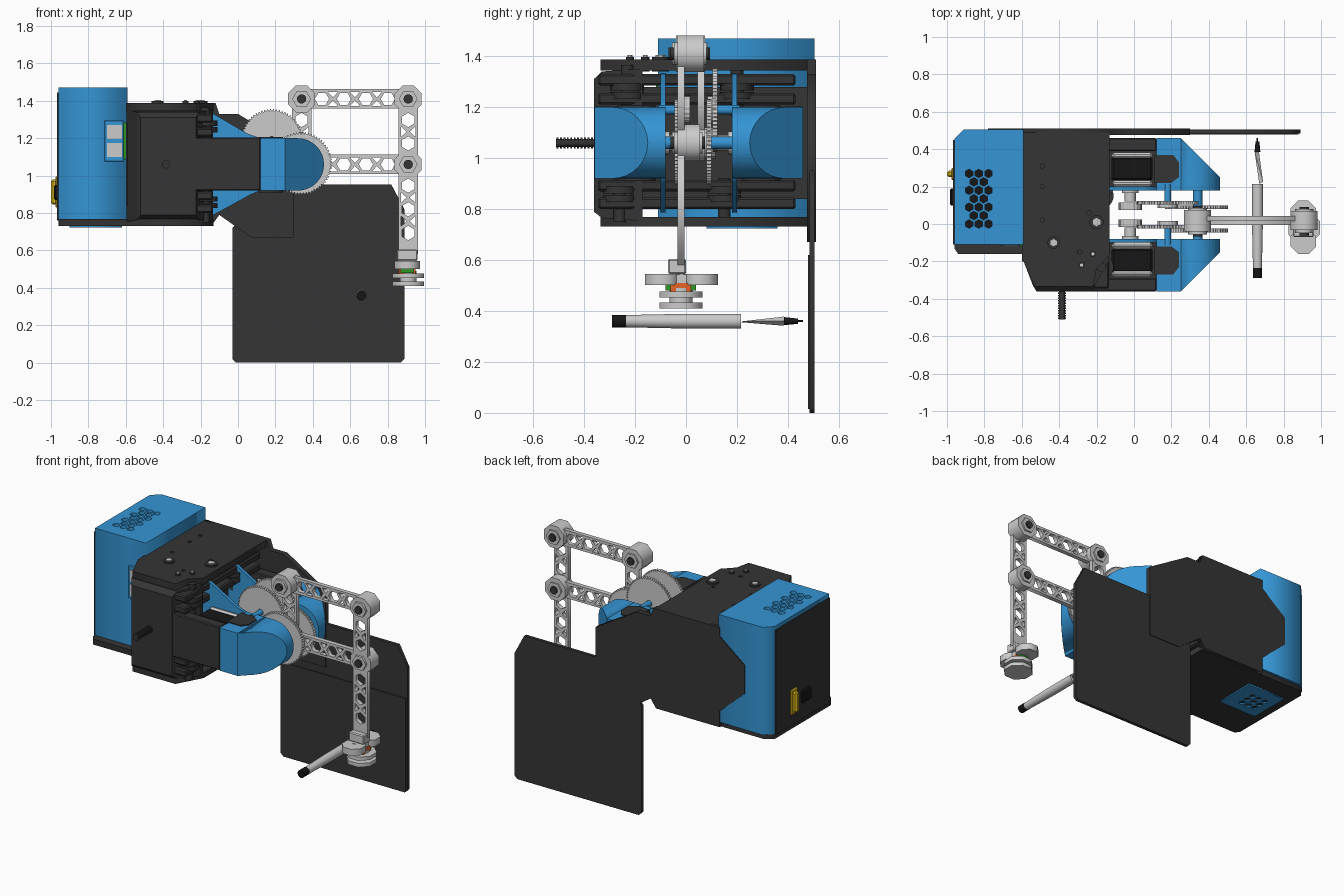
import bpy, bmesh
from math import sin, cos, pi, atan2, hypot
from mathutils import Matrix, Vector

if "Cube" in bpy.data.objects:
    bpy.data.objects.remove(bpy.data.objects["Cube"])


def mat(name, *c):
    m = bpy.data.materials.new(name)
    m.diffuse_color = (*c, 1)
    m.use_nodes = True
    m.node_tree.nodes["Principled BSDF"].inputs["Base Color"].default_value = m.diffuse_color
    return m


DARK = mat("charcoal", .035, .035, .035)
BLACK = mat("black", .008, .008, .008)
BLUE = mat("blue", .035, .30, .66)
YELLOW = mat("yellow", .75, .5, .01)
ORANGE = mat("orange", .8, .13, .02)
GREEN = mat("green", .03, .3, .02)


def finish(name, bm, m):
    bmesh.ops.remove_doubles(bm, verts=bm.verts, dist=1e-5)
    bmesh.ops.recalc_face_normals(bm, faces=bm.faces)
    me = bpy.data.meshes.new(name)
    bm.to_mesh(me)
    bm.free()
    ob = bpy.data.objects.new(name, me)
    bpy.context.collection.objects.link(ob)
    if m:
        me.materials.append(m)
    return ob


def box(name, x, y, z, m=None, bevel=0):
    bm = bmesh.new()
    lo = [min(a) for a in (x, y, z)]
    hi = [max(a) for a in (x, y, z)]
    size = [b - a for a, b in zip(lo, hi)]
    mid = [(a + b) / 2 for a, b in zip(lo, hi)]
    bmesh.ops.create_cube(bm, size=1, matrix=Matrix.Translation(mid) @ Matrix.Diagonal((*size, 1)))
    if bevel:
        bmesh.ops.bevel(bm, geom=bm.edges[:], offset=bevel, segments=1, affect='EDGES')
    return finish(name, bm, m)


def prism(name, loops, axis, span, m=None):
    """Extrude an outline (first loop) with holes along Z (xy loops) or Y (xz loops)."""
    cu = bpy.data.curves.new(name + "_outline", 'CURVE')
    cu.dimensions, cu.fill_mode, cu.extrude = '2D', 'BOTH', abs(span[1] - span[0]) / 2
    for pts in loops:
        s = cu.splines.new('POLY')
        s.points.add(len(pts) - 1)
        for p, q in zip(s.points, pts):
            p.co = (q[0], q[1], 0, 1)
        s.use_cyclic_u = True
    tmp = bpy.data.objects.new(name + "_outline", cu)
    bpy.context.collection.objects.link(tmp)
    me = bpy.data.meshes.new_from_object(tmp.evaluated_get(bpy.context.evaluated_depsgraph_get()))
    bm = bmesh.new()
    bm.from_mesh(me)
    bpy.data.objects.remove(tmp)
    mid = sum(span) / 2
    for v in bm.verts:
        x, y, z = v.co
        v.co = (x, y, mid + z) if axis == 'Z' else (x, mid - z, y)
    return finish(name, bm, m)


def cyl(name, axis, c, r, span, m=None, n=24, r2=None):
    """c = the two coordinates across the axis, in xyz order."""
    bm = bmesh.new()
    bmesh.ops.create_cone(bm, cap_ends=True, segments=n, radius1=r, radius2=r if r2 is None else r2,
                          depth=span[1] - span[0])
    mid = sum(span) / 2
    for v in bm.verts:
        x, y, z = v.co
        v.co = {'X': (mid + z, c[0] + x, c[1] + y), 'Y': (c[0] + x, mid + z, c[1] + y),
                'Z': (c[0] + x, c[1] + y, mid + z)}[axis]
    ob = finish(name, bm, m)
    if n > 8:
        for p in ob.data.polygons:
            p.use_smooth = len(p.vertices) == 4
    return ob


def ngon(cx, cy, r, n, turn=0.0):
    return [(cx + r * cos(turn + 2 * pi * i / n), cy + r * sin(turn + 2 * pi * i / n)) for i in range(n)]


def gear(name, x, z, r, y, teeth):
    pts = []
    for i in range(teeth):
        for f, k in ((0, .94), (.3, 1), (.5, 1), (.8, .94)):
            a = 2 * pi * (i + f) / teeth
            pts.append((x + k * r * cos(a), z + k * r * sin(a)))
    prism(name, [pts, ngon(x, z, .02, 12)], 'Y', y)


def link(name, a, b, y, w=.052):
    """Lattice bar from a to b in the xz plane, with hexagonal and edge windows."""
    L, t = hypot(b[0] - a[0], b[1] - a[1]), atan2(b[1] - a[1], b[0] - a[0])
    n = max(1, round((L - .12) / .115))
    step = (L - .1) / n
    loops = [[(0, -w), (L, -w), (L, w), (0, w)]]
    for i in range(n):
        u = .05 + step * (i + .5)
        loops.append(ngon(u, 0, .038, 6))
        if i < n - 1:
            for s in (1, -1):
                h = u + step / 2
                loops.append([(h - .027, s * .038), (h + .027, s * .038), (h, s * .008)])
    place = lambda p: (a[0] + p[0] * cos(t) - p[1] * sin(t), a[1] + p[0] * sin(t) + p[1] * cos(t))
    prism(name, [[place(p) for p in l] for l in loops], 'Y', y)


# Rear electronics case
case = [(-.96, -.11), (-.59, -.11), (-.59, .505), (-.91, .505), (-.96, .455)]
prism("rear_case", [case], 'Z', (.765, 1.44), BLUE)
vents = [ngon(-.83 + .052 * (i - 1 + .5 * (j % 2)), .0 + .045 * j, .023, 6, pi / 6)
         for j in range(7) for i in range(3 - j % 2)]
prism("case_lid", [case] + vents, 'Z', (1.44, 1.47), BLUE)
box("vent_floor", (-.92, -.72), (-.05, .32), (1.438, 1.443), BLACK)
box("case_back_panel", (-.968, -.95), (-.11, .45), (.76, 1.445), DARK)
box("port_recess", (-.715, -.61), (-.115, -.1), (1.075, 1.295), BLUE, .004)
box("circuit_board_edge", (-.612, -.6), (-.118, -.1), (1.09, 1.285), GREEN)
for z in (1.1, 1.195):
    box("data_port", (-.7, -.62), (-.12, -.1), (z, z + .075))
box("power_plug", (-1, -.96), (.25, .285), (.845, .98), YELLOW, .01)
box("power_plug_flange", (-.977, -.96), (.235, .3), (.83, .995), YELLOW, .006)
box("rocker_switch", (-.985, -.96), (.1, .19), (.87, .95), BLACK, .008)

# Top and bottom plates of the frame
plate = [(-.6, .49), (-.13, .49), (-.13, -.17), (-.2, -.24), (-.22, -.335), (-.53, -.335), (-.6, -.18)]
holes = [ngon(x, y, .012, 10) for x, y in ((-.49, .31), (-.49, .2), (-.49, .02), (-.24, .06), (-.29, -.15))]
prism("top_plate", [plate] + holes, 'Z', (1.345, 1.388), DARK)
base = [(-.6, .49), (-.13, .49), (-.13, -.17), (-.22, -.335), (-.53, -.335), (-.6, -.16), (-.94, -.16),
        (-.96, -.13), (-.96, .45), (-.91, .49)]
prism("bottom_plate", [base], 'Z', (.732, .768), DARK)
prism("bottom_vent_cover", [[(-.9, .08), (-.62, .08), (-.62, .36), (-.9, .36)]] +
      [ngon(-.83 + .05 * i, .16 + .05 * j, .02, 6) for i in range(3) for j in range(3)], 'Z', (.724, .733), BLUE)
for x, y, r in ((-.2, .01, .038), (-.43, -.1, .033), (-.28, -.22, .016), (-.22, -.16, .016)):
    cyl("plate_screw", 'Z', (x, y), r, (1.34, 1.398), DARK)
    cyl("plate_screw_head", 'Z', (x, y), r * .6, (1.34, 1.404), None, 6)

# Bevelled side panel with lead screw
bm = bmesh.new()
rings = []
for y, x0, x1, z0, z1 in ((-.17, -.595, -.135, .755, 1.35), (-.2, -.59, -.135, .755, 1.35),
                          (-.33, -.54, -.21, .765, 1.34), (-.362, -.52, -.225, .79, 1.31)):
    rings.append([bm.verts.new(p) for p in ((x0, y, z0), (x1, y, z0), (x1, y, z1), (x0, y, z1))])
for p, q in zip(rings, rings[1:]):
    for i in range(4):
        bm.faces.new((p[i], p[(i + 1) % 4], q[(i + 1) % 4], q[i]))
bm.faces.new(rings[0])
bm.faces.new(rings[-1])
finish("side_panel", bm, DARK)
cyl("lead_screw", 'Y', (-.385, 1.06), .016, (-.51, -.36), DARK)
for i in range(11):
    cyl("lead_screw_thread", 'Y', (-.385, 1.06), .022, (-.508 + .0135 * i, -.501 + .0135 * i), DARK, 12)

# Frame core, guide rails and rollers
box("frame_core", (-.6, -.3), (-.2, .48), (.84, 1.28), DARK)
for z in (.8, .87, 1.21, 1.285):
    box("guide_rail", (-.26, -.135), (-.345, .43), (z, z + .045), DARK, .008)
for y, z in ((-.26, .86), (.15, .86), (-.23, 1.265), (.2, 1.265)):
    for d in (-.02, .014):
        cyl("roller", 'Z', (-.175, y), .066, (z + d - .013, z + d + .015), DARK)
    cyl("roller_axle", 'Z', (-.175, y), .025, (z - .1, z + .1) if z > 1 else (z - .11, z + .06), DARK, 12)

# Rear wall plate and drawing board
prism("wall_plate", [[(-.6, 1.388), (-.12, 1.388), (-.1, 1.33), (.0, 1.33), (.3, 1.15), (.3, .67), (.07, .67),
                      (-.1, .79), (-.14, .735), (-.6, .735), (-.6, .84), (-.78, 1.0), (-.78, 1.19), (-.6, 1.33)]],
      'Y', (.475, .51), DARK)
prism("board", [[(-.01, 0), (.87, 0), (.89, .02), (.89, .82), (.82, .952), (.2, .952), (-.03, .72), (-.03, .02)]],
      'Y', (.484, .505), DARK)
box("board_pad", (-.015, .88), (.478, .49), (.015, .62), DARK)

# Twin shoulder housings, mirrored about y = 0.05
for s in (-1, 1):
    Y = lambda a, b: tuple(sorted((.05 + s * a, .05 + s * b)))
    box("housing_wall", (-.23, .12), Y(.34, .41), (.92, 1.205), DARK, .006)
    box("motor", (-.12, .1), Y(.18, .31), (.95, 1.18), BLACK, .012)
    for a in (.15, .3):
        box("motor_end_cap", (-.12, .1), Y(a, a + .033), (.945, 1.185), None, .012)
    box("housing_floor", (-.2, .12), Y(.15, .4), (.92, .945), DARK)
    prism("gear_side_plate", [[(-.2, 1.335), (-.13, 1.33), (.05, 1.225), (.12, 1.2), (.12, .92), (.07, .9),
                               (-.13, .79), (-.2, .785)]], 'Y', Y(.13, .15), BLUE)
    box("housing_collar", (.12, .25), Y(.13, .41), (.92, 1.2), BLUE)
    prism("collar_top", [[(.11, .05 + s * .32), (.21, .05 + s * .32), (.24, .05 + s * .28), (.24, .05 + s * .2),
                          (.2, .05 + s * .17), (.11, .05 + s * .17)]], 'Z', (.91, 1.206), DARK)
    arc = [(.32 + .14 * cos(a), 1.06 + .14 * sin(a)) for a in [-pi / 2 + pi * i / 16 for i in range(17)]]
    nose = prism("housing_nose", [[(.25, .92)] + arc + [(.25, 1.2)]], 'Y', Y(.13, .41), BLUE)
    for v in nose.data.vertices:
        if abs(v.co.y - .05) > .3:
            v.co.y -= s * (v.co.x - .25)
    # motor shaft, pinion, axles
    cyl("motor_shaft", 'Y', (-.02, 1.06), .03, Y(.07, .16))
    cyl("shaft_collar", 'Y', (-.02, 1.06), .045, Y(.115, .14))
    gear("pinion", -.02, 1.06, .062, Y(.025, .065), 16)
    gear("idler_gear", .18, 1.19, .166, Y(.055, .073), 64)
    gear("idler_pinion", .18, 1.19, .055, Y(.035, .055), 18)
    gear("drive_gear", .335, 1.065, .168, Y(.03, .05) if s > 0 else Y(.075, .095), 64)
    cyl("idler_axle", 'Y', (.18, 1.19), .018, Y(.05, .16), BLUE, 16)
    cyl("drive_axle", 'Y', (.34, 1.06), .025, Y(0, .16), BLUE, 16)

# Parallel linkage
A, B, C, D, E = (.34, 1.41), (.91, 1.41), (.91, 1.06), (.34, 1.06), (.91, .58)
link("upper_link", A, B, (.015, .043))
link("lower_link", D, C, (-.005, .025))
link("crank_link", D, A, (.045, .073))
link("forearm_upper", B, C, (-.033, -.005))
link("forearm_lower", C, E, (-.033, -.005))
for (x, z), y0, y1 in ((A, -.04, .075), (B, -.033, .07), (C, -.033, .055), (D, -.04, .075)):
    prism("joint_hub", [ngon(x, z, .078, 8, pi / 8)], 'Y', (y0, y1))
    prism("joint_boss", [ngon(x, z, .05, 6)], 'Y', (y0 - .015, y1 + .01))
    cyl("joint_bolt", 'Y', (x, z), .025, (y0 - .028, y1 + .02), DARK, 12)

# Tool head
box("tool_mount", (.85, .96), (-.07, .0), (.545, .605), None, .006)
box("tool_bar", (.875, .945), (-.12, .09), (.505, .543))
for y in (-.093, .058):
    prism("tool_lobe", [ngon(.905, y, .073, 8, pi / 8), ngon(.905, y, .012, 8)], 'Z', (.502, .545))
box("tool_magnet", (.862, .95), (-.06, .02), (.475, .51), ORANGE)
for y in (-.08, .02):
    box("tool_clip", (.87, .94), (y, y + .02), (.48, .515), GREEN)
for z0 in (.452, .41):
    prism("tool_disc", [ngon(.91, -.02, .092, 8, pi / 8)], 'Z', (z0, z0 + .024))
cyl("tool_stem", 'Z', (.91, -.02), .045, (.42, .49))

# Loose pen in front of the board
P = (.66, .36)
cyl("pen_cap", 'Y', P, .025, (-.29, -.235), BLACK)
cyl("pen_rear", 'Y', P, .024, (-.235, 0), None, 24, .029)
cyl("pen_barrel", 'Y', P, .029, (0, .215))
bm = bmesh.new()
for p in ((.67, .215, .356), (.69, .225, .36), (.645, .385, .342), (.645, .385, .378), (.668, .385, .36)):
    bm.verts.new(p)
bmesh.ops.convex_hull(bm, input=bm.verts[:])
finish("pen_nib", bm, None)
cyl("pen_tip", 'Y', (.66, .36), .016, (.385, .44), BLACK, 12, .01)
cyl("pen_point", 'Y', (.66, .36), .004, (.44, .46), BLACK, 8)
